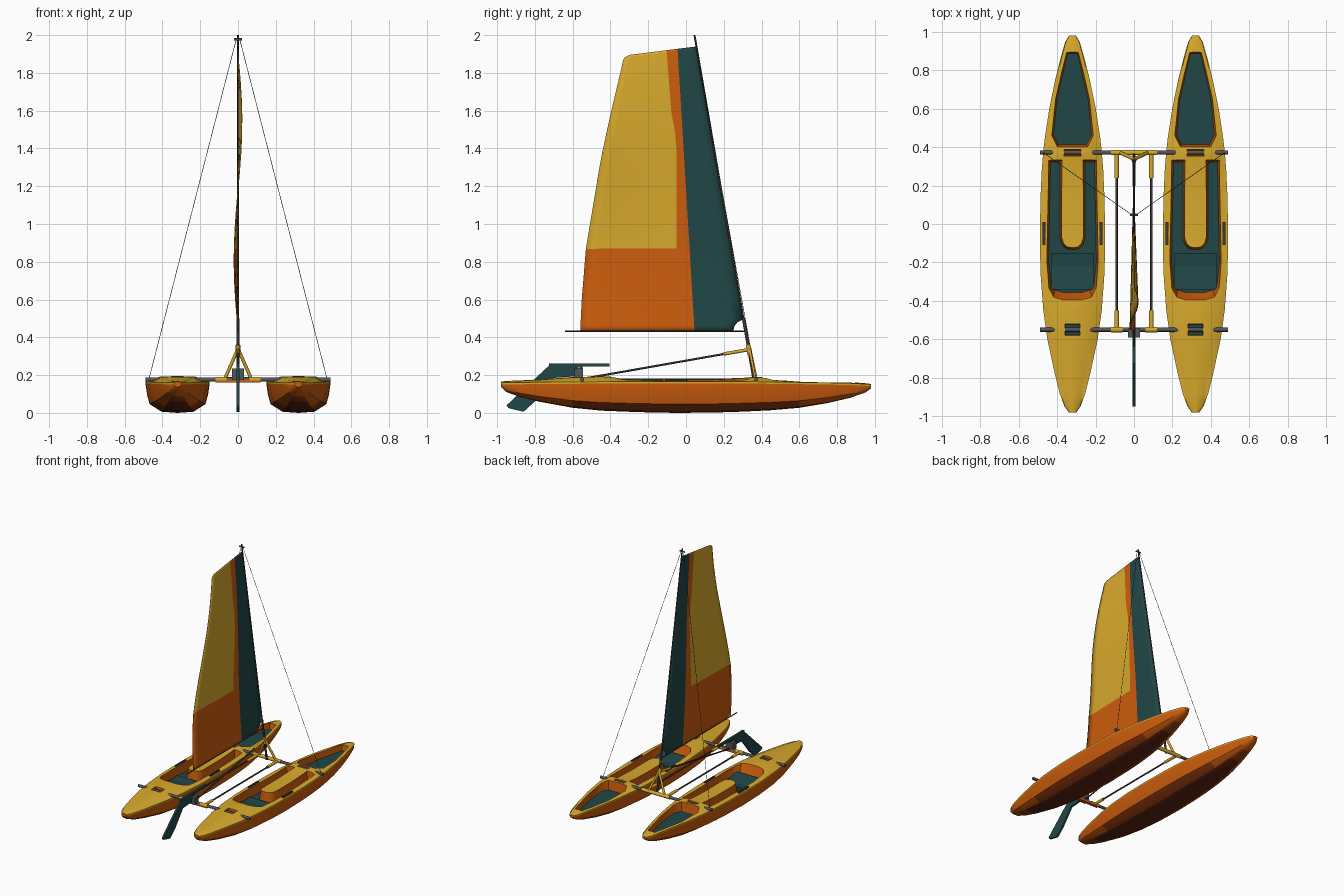
import bpy, bmesh, math
from mathutils import Vector

if "Cube" in bpy.data.objects:
    bpy.data.objects.remove(bpy.data.objects["Cube"])


def mat(name, c):
    m = bpy.data.materials.new(name)
    m.diffuse_color = (*c, 1)
    m.use_nodes = True
    m.node_tree.nodes["Principled BSDF"].inputs["Base Color"].default_value = m.diffuse_color
    return m


YELLOW = mat("yellow", (0.69, 0.40, 0.025))
ORANGE = mat("orange", (0.61, 0.11, 0.004))
TEAL = mat("dark teal", (0.015, 0.062, 0.062))
MAROON = mat("dark maroon", (0.11, 0.017, 0.006))
RUST = mat("rust", (0.30, 0.045, 0.005))
GREY = mat("grey", (0.09, 0.09, 0.10))
DARK = mat("dark brown grey", (0.05, 0.037, 0.032))
PAINTS = [YELLOW, ORANGE, TEAL, MAROON, RUST]


def add(name, verts, faces, mats, idx=None, angle=None):
    me = bpy.data.meshes.new(name)
    me.from_pydata([tuple(v) for v in verts], [], faces)
    for m in mats:
        me.materials.append(m)
    if idx:
        for p, i in zip(me.polygons, idx):
            p.material_index = i
    bm = bmesh.new()
    bm.from_mesh(me)
    bmesh.ops.recalc_face_normals(bm, faces=bm.faces)
    bm.to_mesh(me)
    bm.free()
    ob = bpy.data.objects.new(name, me)
    bpy.context.collection.objects.link(ob)
    if angle:
        smooth(ob, angle)
    return ob


def smooth(ob, angle):
    bpy.ops.object.select_all(action='DESELECT')
    ob.select_set(True)
    bpy.context.view_layer.objects.active = ob
    bpy.ops.object.shade_smooth_by_angle(angle=math.radians(angle))


def tube(name, p, q, r, m, n=12):
    p, q = Vector(p), Vector(q)
    rot = (q - p).to_track_quat('Z', 'Y')
    ring = [rot @ Vector((r * math.cos(2 * math.pi * i / n), r * math.sin(2 * math.pi * i / n), 0)) for i in range(n)]
    faces = [(i, (i + 1) % n, n + (i + 1) % n, n + i) for i in range(n)]
    faces += [tuple(range(n)), tuple(range(n, 2 * n))]
    return add(name, [p + v for v in ring] + [q + v for v in ring], faces, [m], angle=40)


def plate(name, yz, x0, x1, m):
    """Side profile in y,z extruded along x."""
    n = len(yz)
    v = [(x, y, z) for x in (x0, x1) for y, z in yz]
    f = [(i, (i + 1) % n, n + (i + 1) % n, n + i) for i in range(n)]
    return add(name, v, f + [tuple(range(n)), tuple(range(n, 2 * n))], [m])


def box(name, c, s, m):
    y0, y1, z0, z1 = c[1] - s[1] / 2, c[1] + s[1] / 2, c[2] - s[2] / 2, c[2] + s[2] / 2
    return plate(name, [(y0, z0), (y1, z0), (y1, z1), (y0, z1)], c[0] - s[0] / 2, c[0] + s[0] / 2, m)


def lerp(table, t):
    for (a, u), (b, v) in zip(table, table[1:]):
        if t <= b:
            return u + (v - u) * max(0, (t - a) / (b - a))
    return table[-1][1]


# hull stations: y, half width, keel z, rim z, deck crown z
STATIONS = [(-.98, .02, .138, .15, .166), (-.95, .042, .11, .15, .169), (-.88, .067, .085, .151, .172),
            (-.78, .092, .06, .153, .177), (-.6, .131, .027, .154, .19), (-.45, .152, .012, .155, .195),
            (-.25, .167, .004, .155, .184), (-.05, .17, 0, .155, .177), (.15, .166, .002, .155, .177),
            (.28, .16, .006, .155, .183), (.37, .153, .01, .155, .192), (.45, .144, .014, .154, .185),
            (.6, .121, .027, .152, .173), (.75, .09, .052, .15, .167), (.87, .06, .08, .147, .163),
            (.95, .037, .108, .143, .157), (.98, .018, .13, .141, .153)]


def hull_mesh(cx):
    verts, faces, idx = [], [], []
    for y, w, zb, zs, zc in STATIONS:
        h = zs - zb
        half = [(.5 * w, zb + .04 * h), (.87 * w, zb + .3 * h), (.95 * w, zb + .62 * h), (w, zs), (w, zs + .01),
                (.92 * w, zs + .4 * (zc - zs)), (.62 * w, zc - .003)]
        ring = [(0, zb)] + half + [(0, zc)] + [(-x, z) for x, z in reversed(half)]
        verts += [(cx + x, y, z) for x, z in ring]
    n = 16
    for s in range(len(STATIONS) - 1):
        mid = abs(STATIONS[s][0] + STATIONS[s + 1][0]) / 2
        for i in range(n):
            j = (i + 1) % n
            faces.append((s * n + i, s * n + j, s * n + n + j, s * n + n + i))
            # yellow deck, orange sides, rust bilge and maroon bottom amidships
            strip = min(i, 15 - i)
            if strip >= 4:
                idx.append(0)
            elif strip == 0 and mid < .9:
                idx.append(3 if mid < .7 else 4)
            else:
                idx.append(4 if strip == 1 and mid < .6 else 1)
    faces += [tuple(range(n)), tuple(range(len(verts) - n, len(verts)))]
    return add("hull", verts, faces, PAINTS, idx + [1, 1])


def cutter(cx):
    """Tapered wells: right half outline, floor z, wall taper, floor colour."""
    wells = [([(.08, .4), (.112, .46), (.094, .65), (.06, .8), (.035, .9)], .115, .013, 2),
             ([(.05, -.4), (.1, -.385), (.126, -.34), (.137, -.2), (.136, -.1), (.127, .335), (.053, .335), (.053, -.07),
               (.044, -.1), (.027, -.116), (.01, -.12)], .10, .013, 2),
             ([(.045, .353), (.045, .389)], .165, .003, 1),
             ([(.04, -.58), (.04, -.52)], .165, .003, 2)]
    verts, faces, idx = [], [], []
    for half, floor, d, col in wells:
        p = [Vector(a) for a in half] + [Vector((-x, y)) for x, y in reversed(half)]
        n, o = len(p), len(verts)
        low = []
        for i in range(n):
            a, b = (p[i] - p[i - 1]).normalized(), (p[(i + 1) % n] - p[i]).normalized()
            na, nb = Vector((-a.y, a.x)), Vector((-b.y, b.x))
            v = p[i] + (na + nb) * d / (1 + na.dot(nb))
            low.append(Vector((v.x, v.y + (.03 if p[i].y < -.33 and n > 10 else 0))))
        verts += [(cx + v.x, v.y, .2) for v in p] + [(cx + v.x, v.y, floor) for v in low]
        faces += [(o + i, o + (i + 1) % n, o + n + (i + 1) % n, o + n + i) for i in range(n)]
        faces += [tuple(range(o, o + n)), tuple(range(o + n, o + 2 * n))]
        idx += [1] * (n + 1) + [col]
    ob = add("well_cutter", verts, faces, PAINTS, idx)
    ob.hide_render = True
    return ob


# twin hulls with wells, seats and side handles
for s, side in ((-1, "left"), (1, "right")):
    cx = .32 * s
    hull, cut = hull_mesh(cx), cutter(cx)
    hull.name = side + "_hull"
    mod = hull.modifiers.new("wells", 'BOOLEAN')
    mod.operation, mod.solver, mod.object = 'DIFFERENCE', 'EXACT', cut
    bpy.context.view_layer.update()
    hull.data = bpy.data.meshes.new_from_object(hull.evaluated_get(bpy.context.evaluated_depsgraph_get()))
    hull.modifiers.clear()
    bpy.data.objects.remove(cut)
    smooth(hull, 38)
    plate(side + "_seat", [(-.34, .09), (-.15, .09), (-.15, .12), (-.22, .115), (-.34, .135)], cx - .112, cx + .112, TEAL)
    for t in (-1, 1):
        box(side + "_handle", (cx + t * .148, -.05, .168), (.015, .12, .014), DARK)
    # fore-aft frame tubes with end sleeves, mast legs and shrouds
    x = .09 * s
    tube(side + "_frame_tube", (x, -.55, .175), (x, .375, .175), .006, DARK)
    tube(side + "_rear_sleeve", (x, -.55, .175), (x, -.45, .175), .011, YELLOW)
    tube(side + "_front_sleeve", (x, .24, .175), (x, .375, .175), .011, YELLOW)
    tube(side + "_rear_joint", (.06 * s, -.55, .176), (.12 * s, -.55, .176), .014, YELLOW)
    tube(side + "_mast_leg", (.07 * s, .37, .18), (0, .337, .34), .009, YELLOW)
    tube(side + "_shroud", (.47 * s, .37, .185), (.01 * s, .047, 1.975), .0015, DARK, 6)

# crossbeams
for y, nm in ((.372, "front"), (-.55, "rear")):
    tube(nm + "_crossbeam", (-.49, y, .176), (.49, y, .176), .011, GREY)
tube("front_beam_sleeve", (-.12, .372, .176), (.12, .372, .176), .014, YELLOW)
box("rear_beam_clamp", (0, -.55, .168), (.236, .022, .016), ORANGE)

# mast in two diameters, masthead, brace and boom
tube("lower_mast", (0, .362, .165), (0, .304, .5), .008, DARK)
tube("upper_mast", (0, .304, .5), (0, .045, 2.0), .005, DARK)
tube("mast_collar", (0, .338, .305), (0, .328, .36), .012, YELLOW)
tube("masthead_pin", (-.02, .048, 1.978), (.02, .048, 1.978), .006, GREY)
tube("brace", (0, .333, .335), (0, -.55, .18), .0055, DARK)
tube("brace_sleeve", (0, .333, .335), (0, .2, .312), .009, YELLOW)
tube("boom", (0, .315, .433), (0, -.64, .433), .004, DARK)

# sail: columns follow the colour seams, row at the yellow panel's lower edge
LEECH = [(.435, -.56), (.6, -.552), (.87, -.53), (1.1, -.492), (1.35, -.452), (1.6, -.4), (1.85, -.345),
         (1.91, -.333), (1.93, -.322), (1.94, -.3)]
LUFF = [(.435, .25), (.46, .257), (.48, .273), (.495, .303), (1.94, .055)]
ROWS = [.435, .46, .48, .495, .6, .69, .78, .87] + [.87 + .104 * i for i in range(1, 10)] + [1.87, 1.91, 1.925, 1.94]
SPANS = [4, 2, 8]
verts, faces, idx = [], [], []
for zr in ROWS:
    t = (zr - .435) / 1.505
    luff, leech = lerp(LUFF, zr), lerp(LEECH, zr)
    teal = .045 - .09 * t
    seam = lerp([(.87, -.05), (1.45, -.05), (1.6, -.078), (1.94, -.103)], zr)
    stops = [luff, teal, min(seam, teal - .03), leech]
    ys = [luff] + [stops[k] + (stops[k + 1] - stops[k]) * (i + 1) / n for k, n in enumerate(SPANS) for i in range(n)]
    for y in ys:
        u = (luff - y) / (luff - leech)
        verts.append((-.021 * math.sin(2 * math.pi * t) * u, y, zr - .045 * u * t ** 3))
n = sum(SPANS) + 1
for r in range(len(ROWS) - 1):
    for c in range(n - 1):
        faces.append((r * n + c, r * n + c + 1, r * n + n + c + 1, r * n + n + c))
        idx.append(2 if c < 4 else 1 if c < 6 or ROWS[r] < .865 else 0)
sail = add("sail", verts, faces, PAINTS, idx, 60)
sol = sail.modifiers.new("cloth", 'SOLIDIFY')
sol.thickness, sol.offset = .004, 0

# rudder, its bracket and tiller
plate("rudder_blade", [(-.57, .195), (-.57, .25), (-.72, .255), (-.79, .19), (-.95, .04), (-.94, .025), (-.86, .006),
                       (-.80, .06), (-.70, .185)], -.007, .007, TEAL)
box("rudder_bracket", (0, -.567, .205), (.065, .045, .06), GREY)
tube("rudder_pin", (0, -.555, .165), (0, -.555, .258), .008, DARK)
box("tiller", (0, -.565, .254), (.018, .32, .017), TEAL)
